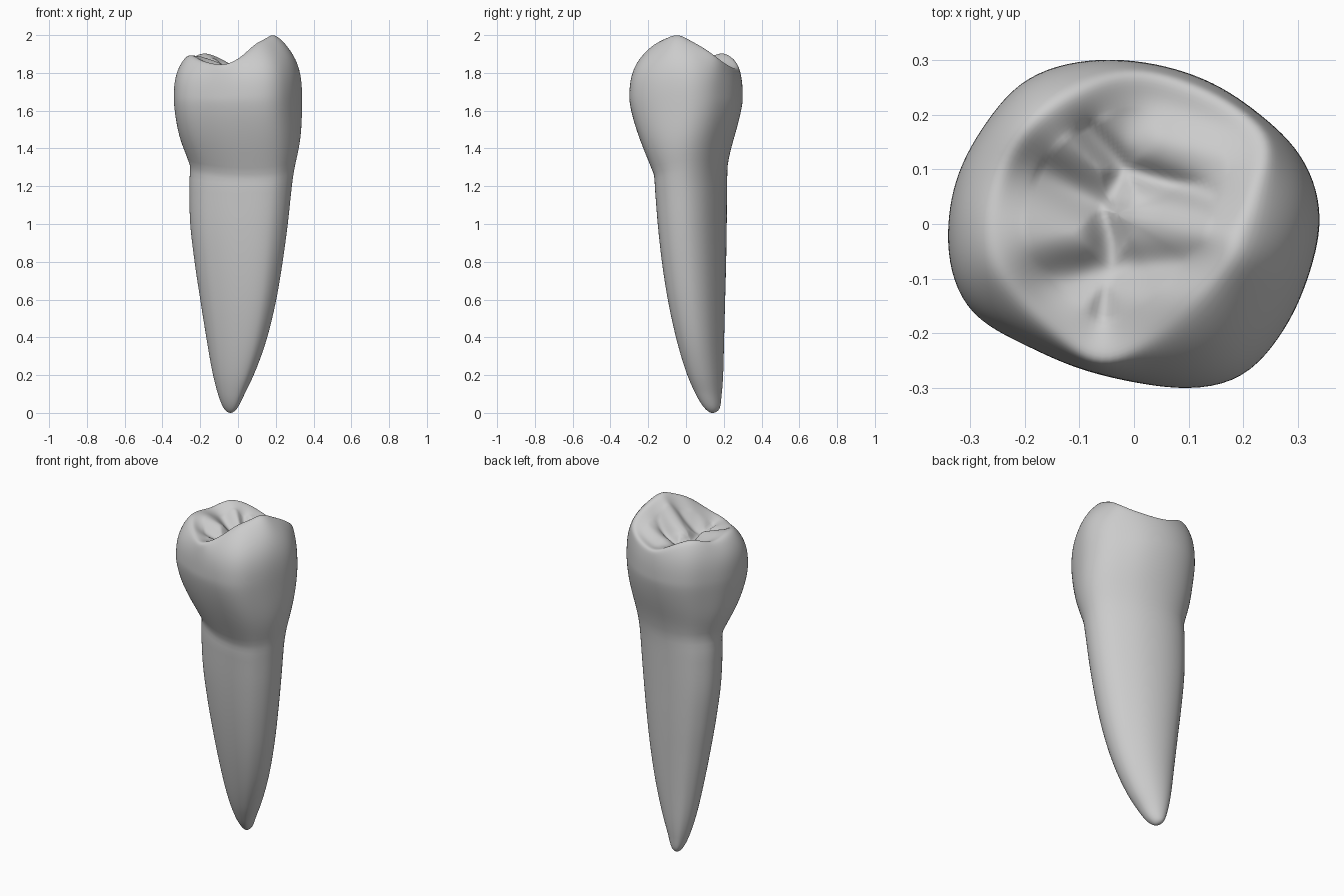
import bpy, bmesh, math

if "Cube" in bpy.data.objects:
    bpy.data.objects.remove(bpy.data.objects["Cube"], do_unlink=True)

SEG = 112          # points around the tooth
BODY, SHOULDER, TABLE = 90, 26, 30
SHOULDER_Z = 1.64

# Root and lower crown: height, min x, max x, min y, max y
EXTENTS = [
    (0, -.04, -.04, .14, .14), (.02, -.072, -.008, .104, .175),
    (.1, -.106, .035, .052, .188), (.2, -.132, .083, .008, .195),
    (.4, -.168, .155, -.052, .2), (.6, -.2, .203, -.095, .205),
    (.8, -.23, .237, -.126, .21), (1, -.253, .264, -.148, .213),
    (1.2, -.258, .286, -.163, .215), (1.29, -.255, .3, -.168, .217),
    (1.35, -.272, .315, -.19, .224), (1.4, -.3, .329, -.217, .237),
    (1.5, -.322, .338, -.262, .264), (1.64, -.341, .341, -.3, .295),
    (1.8, -.34, .334, -.3, .303)]

# Widest crown outline, counter-clockwise
OUTLINE = [(.34, .03), (.305, .13), (.23, .205), (.13, .27), (.04, .298),
           (-.12, .3), (-.2, .27), (-.27, .19), (-.32, .1), (-.34, 0),
           (-.33, -.1), (-.295, -.165), (-.2, -.22), (-.1, -.265), (0, -.29),
           (.14, -.3), (.2, -.28), (.27, -.2), (.32, -.09)]

# Ridge around the chewing surface: x, y, height
CREST = [(.205, .0, 1.995), (.225, .07, 1.96), (.25, .155, 1.9),
         (.2, .205, 1.86), (.1, .257, 1.83), (0, .28, 1.83),
         (-.1, .25, 1.885), (-.19, .19, 1.915), (-.245, .1, 1.885),
         (-.27, -.01, 1.895), (-.255, -.08, 1.9), (-.2, -.15, 1.875),
         (-.13, -.215, 1.85), (-.06, -.26, 1.85), (.01, -.23, 1.885),
         (.09, -.17, 1.955), (.15, -.1, 2.0), (.185, -.055, 2.018)]

# Chewing-surface grooves (negative) and ridges: start, end, depth, width
FEATURES = [
    ((-.09, .18), (-.02, .1), -.035, .025), ((-.02, .1), (-.06, .03), -.03, .03),
    ((-.06, .03), (-.04, -.08), -.03, .03), ((-.02, .1), (.19, .035), -.03, .024),
    ((-.04, -.08), (.17, -.07), -.03, .035), ((-.06, .04), (-.2, .12), -.034, .04),
    ((-.04, -.08), (-.17, -.11), -.03, .04), ((-.05, -.08), (-.06, -.2), -.02, .022),
    ((.03, .235), (.18, .175), -.014, .02), ((0, .02), (.18, -.01), .022, .045),
    ((-.1, -.02), (-.22, -.01), .02, .05), ((.05, .15), (.18, .12), .018, .04),
    ((.02, -.15), (.1, -.13), .01, .04)]


def hermite(keys, t):
    """Smooth value tuple at t through sorted (key, *values) rows."""
    i = 0
    while i < len(keys) - 2 and t > keys[i + 1][0]:
        i += 1
    a, b = keys[i], keys[i + 1]
    p, n = keys[max(i - 1, 0)], keys[min(i + 2, len(keys) - 1)]
    h = b[0] - a[0]
    u = (t - a[0]) / h
    out = []
    for k in range(1, len(a)):
        ma = (b[k] - p[k]) / (b[0] - p[0]) * h
        mb = (n[k] - a[k]) / (n[0] - a[0]) * h
        out.append(a[k] * (2*u**3 - 3*u*u + 1) + ma * (u**3 - 2*u*u + u)
                   + b[k] * (3*u*u - 2*u**3) + mb * (u**3 - u*u))
    return out


def polar(points):
    """Periodic rows of angle, radius and any further values."""
    rows = sorted((math.atan2(p[1], p[0]) % math.tau, math.hypot(p[0], p[1]), *p[2:])
                  for p in points)
    shift = lambda rs, d: [(r[0] + d, *r[1:]) for r in rs]
    return shift(rows[-3:], -math.tau) + rows + shift(rows[:3], math.tau)


def segment_distance(x, y, a, b):
    dx, dy = b[0] - a[0], b[1] - a[1]
    t = ((x - a[0]) * dx + (y - a[1]) * dy) / (dx * dx + dy * dy)
    t = min(1, max(0, t))
    return math.hypot(x - a[0] - t * dx, y - a[1] - t * dy)


angles = [math.tau * i / SEG for i in range(SEG)]
crown_keys = polar([(x / .34, y / .3) for x, y in OUTLINE])
crest_keys = polar(CREST)
side_keys = [(math.sqrt(r[0]), *r[1:]) for r in EXTENTS]
crown_unit = [hermite(crown_keys, a)[0] for a in angles]
crest = []
for a in angles:
    r, z = hermite(crest_keys, a)
    crest.append((r * math.cos(a), r * math.sin(a), z))

# Root and lower crown rings; the root is skewed to a diagonal oval
rings = []
for j in range(1, BODY + 1):
    s = math.sqrt(SHOULDER_Z) * j / BODY
    z = s * s
    x0, x1, y0, y1 = hermite(side_keys, s)
    crownness = min(1, max(0, (z - 1.22) / .4))
    crownness *= crownness * (3 - 2 * crownness)
    mix = .4 + .6 * crownness
    skew = -.13 * (1 - crownness)
    neck = math.exp(-((z - 1.33) / .12) ** 2)
    ring = []
    for a, cu in zip(angles, crown_unit):
        r = 1 + (cu - 1) * mix
        ux, uy = r * math.cos(a - skew), r * math.sin(a + skew)
        ring.append(((x0 + x1) / 2 + ux * (x1 - x0) / 2,
                     (y0 + y1) / 2 + uy * (y1 - y0) / 2,
                     z + neck * (.025 * uy + .025 * ux * ux - .012)))
    rings.append(ring)

# Upper crown walls curving in to the crest
base = rings[-1]
for j in range(1, SHOULDER + 1):
    f = j / SHOULDER
    h = f ** 3.2
    rings.append([(b[0] + (c[0] - b[0]) * h, b[1] + (c[1] - b[1]) * h,
                   b[2] + (c[2] - b[2]) * f) for b, c in zip(base, crest)])

# Chewing surface: a bowl with grooves and ridges
MID = (-.03, .02, 1.82)


def table_point(c, s):
    x, y = (MID[k] + (c[k] - MID[k]) * s for k in (0, 1))
    z = MID[2] + (c[2] - MID[2]) * (s ** 1.6 * (1.25 - .25 * s * s))
    relief = [depth * math.exp(-(segment_distance(x, y, a, b) / width) ** 2)
              for a, b, depth, width in FEATURES]
    return x, y, z + (1 - s ** 5) * (min(relief) + max(relief))


for j in range(1, TABLE):
    rings.append([table_point(c, 1 - j / TABLE) for c in crest])

# Skin the rings and close both ends
bm = bmesh.new()
loops = [[bm.verts.new(p) for p in ring] for ring in rings]
for low, high in zip(loops, loops[1:]):
    for i in range(SEG):
        k = (i + 1) % SEG
        bm.faces.new((low[i], low[k], high[k], high[i]))
tip = bm.verts.new((-.04, .14, 0))
pit = bm.verts.new(table_point(crest[0], 0))
for i in range(SEG):
    k = (i + 1) % SEG
    bm.faces.new((tip, loops[0][k], loops[0][i]))
    bm.faces.new((pit, loops[-1][i], loops[-1][k]))

# Round off the shoulder and the crest
top = BODY + SHOULDER
band = [v for loop in loops[BODY - 10:top + 8] for v in loop]
for _ in range(14):
    bmesh.ops.smooth_vert(bm, verts=band, factor=.5, use_axis_x=True,
                          use_axis_y=True, use_axis_z=True)

mesh = bpy.data.meshes.new("tooth")
bm.to_mesh(mesh)
bm.free()
tooth = bpy.data.objects.new("tooth", mesh)
bpy.context.collection.objects.link(tooth)
mesh.polygons.foreach_set("use_smooth", [True] * len(mesh.polygons))

# Plain grey enamel
enamel = bpy.data.materials.new("light grey enamel")
enamel.use_nodes = True
enamel.diffuse_color = (.6, .6, .6, 1)
enamel.node_tree.nodes["Principled BSDF"].inputs["Base Color"].default_value = (.6, .6, .6, 1)
mesh.materials.append(enamel)
